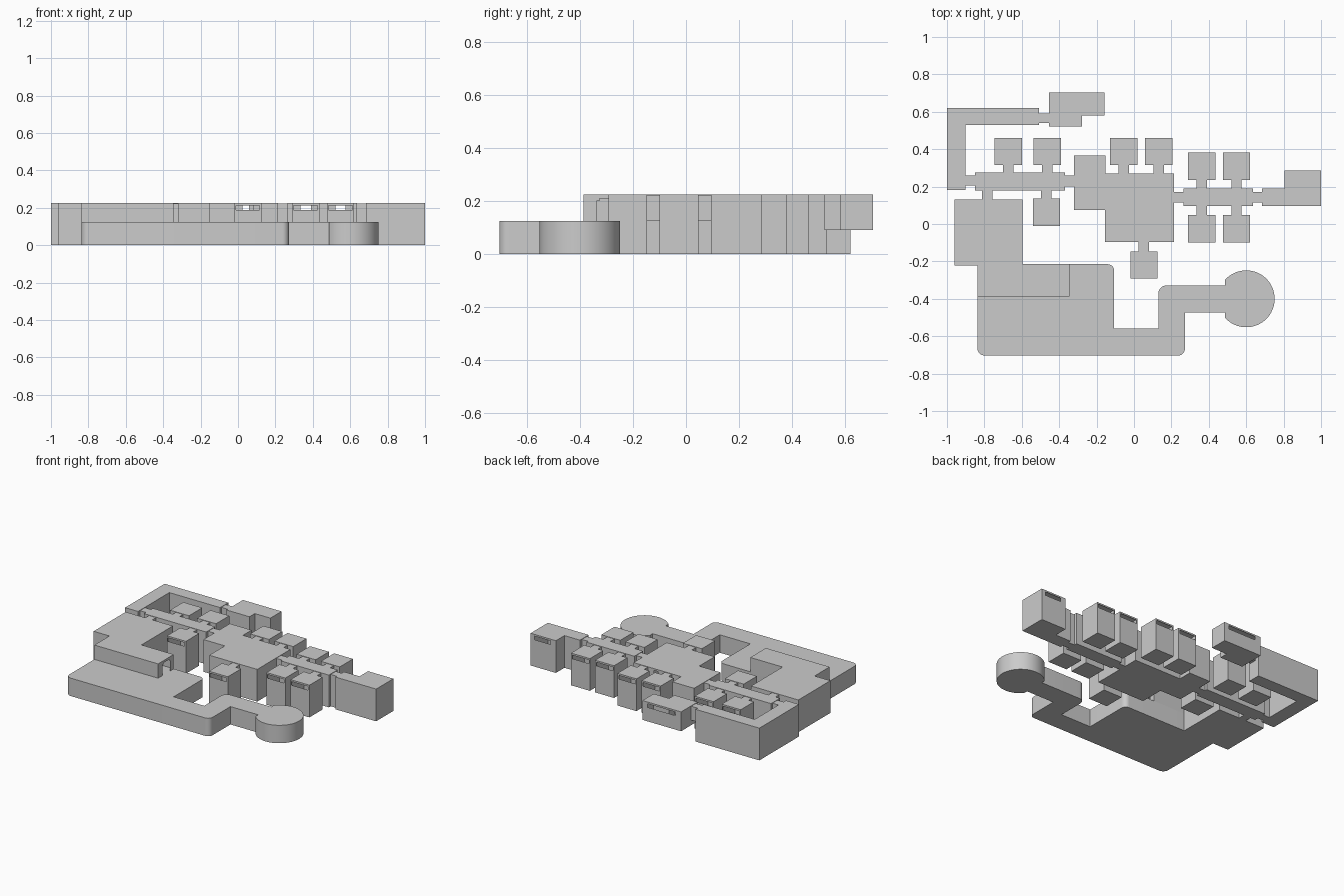
import bpy
import bmesh
from math import cos, sin, radians
from mathutils import Vector

if "Cube" in bpy.data.objects:
    bpy.data.objects.remove(bpy.data.objects["Cube"], do_unlink=True)

TOP = 0.225        # ceiling of the main rooms
NECK_TOP = 0.222   # ceiling of the doorways
LOW = 0.125        # top of the front slab, floor of the cell doorways
CELL = 0.146

grey = bpy.data.materials.new("plain_grey")
grey.use_nodes = True
grey.diffuse_color = (0.6, 0.6, 0.6, 1)
grey.node_tree.nodes["Principled BSDF"].inputs["Base Color"].default_value = (0.6, 0.6, 0.6, 1)


def finish(name, bm):
    bmesh.ops.recalc_face_normals(bm, faces=bm.faces)
    mesh = bpy.data.meshes.new(name)
    bm.to_mesh(mesh)
    bm.free()
    mesh.materials.append(grey)
    obj = bpy.data.objects.new(name, mesh)
    bpy.context.collection.objects.link(obj)
    return obj


def room(x0, x1, y0, y1, z0=0.0, z1=TOP):
    return ((x0, x1), (y0, y1), (z0, z1))


def neck(x0, x1, y0, y1, z0=0.0):
    return room(x0, x1, y0, y1, z0, NECK_TOP)


def slot(x0, x1, y):
    """Opening high in a wall that lies at y."""
    return room(x0, x1, y - 0.002, y + 0.002, 0.188, 0.213)


def cell(x, y, wall):
    """Square cell at (x, y), its doorway to the wall and its outer slot."""
    x1, y1 = x + CELL, y + CELL
    near, far = (y, y1) if wall < y else (y1, y)
    door = neck(x + 0.045, x + 0.1, min(near, wall), max(near, wall), LOW)
    return [room(x, x1, y, y1), door], slot(x + 0.008, x1 - 0.01, far)


def inside(p, boxes):
    return any(all(a < c < b for c, (a, b) in zip(p, box)) for box in boxes)


def shell(name, boxes, holes):
    """Thin outer skin around the union of the boxes, open at the holes."""
    grid = [sorted({v for box in boxes + holes for v in box[k]}) for k in range(3)]
    bm = bmesh.new()
    cache = {}

    def vert(p):
        if p not in cache:
            cache[p] = bm.verts.new(p)
        return cache[p]

    def mid(k, i):
        g = grid[k]
        return (g[i] + g[i + 1]) / 2 if 0 <= i < len(g) - 1 else -9.0

    for axis in range(3):
        u, v = (axis + 1) % 3, (axis + 2) % 3
        for i, level in enumerate(grid[axis]):
            for j in range(len(grid[u]) - 1):
                for k in range(len(grid[v]) - 1):
                    p = [0, 0, 0]
                    p[u], p[v] = mid(u, j), mid(v, k)
                    p[axis] = mid(axis, i - 1)
                    before = inside(p, boxes)
                    p[axis] = mid(axis, i)
                    if before == inside(p, boxes):
                        continue
                    p[axis] = level
                    if inside(p, holes):
                        continue
                    quad = []
                    for a, b in ((j, k), (j + 1, k), (j + 1, k + 1), (j, k + 1)):
                        p[u], p[v] = grid[u][a], grid[v][b]
                        quad.append(vert(tuple(p)))
                    bm.faces.new(quad)
    return finish(name, bm)


def wing(name, boxes, holes, cells):
    for args in cells:
        parts, opening = cell(*args)
        boxes += parts
        holes.append(opening)
    return shell(name, boxes, holes)


# West wing: corridor with three cells, square room and bent passage
wing("west_wing", [
    room(-0.85, -0.37, 0.178, 0.276),
    neck(-0.9, -0.85, 0.205, 0.26),
    room(-1.0, -0.9, 0.183, 0.619),
    room(-0.9, -0.508, 0.528, 0.619),
    neck(-0.812, -0.757, 0.132, 0.178),
    room(-0.96, -0.595, -0.221, 0.132),
], [], [(-0.745, 0.315, 0.276), (-0.536, 0.315, 0.276), (-0.541, -0.01, 0.178)])

# Raised room at the back with its doorway
shell("raised_room", [
    neck(-0.508, -0.455, 0.541, 0.592, LOW),
    room(-0.455, -0.277, 0.522, 0.704, 0.09),
    room(-0.277, -0.157, 0.581, 0.704, 0.09),
], [slot(-0.41, -0.195, 0.704)])

# Central hall with three cells
wing("central_hall", [
    neck(-0.37, -0.32, 0.2, 0.258),
    room(-0.32, -0.152, 0.076, 0.367),
    room(-0.155, 0.215, -0.095, 0.271),
    neck(0.215, 0.265, 0.115, 0.17),
], [slot(0.025, 0.058, 0.271)],
    [(-0.127, 0.315, 0.271), (0.06, 0.315, 0.271), (-0.02, -0.292, -0.095)])

# East wing: corridor with four cells and the end room
wing("east_wing", [
    room(0.265, 0.635, 0.095, 0.191),
    neck(0.635, 0.685, 0.115, 0.17),
    room(0.685, 0.805, 0.095, 0.191),
    room(0.805, 1.0, 0.095, 0.285),
], [slot(0.845, 0.97, 0.285)],
    [(x, y, wall) for x in (0.289, 0.475) for y, wall in ((0.235, 0.191), (-0.099, 0.095))])

# Upper passage resting on the front slab, with a doorway in its end
shell("upper_passage", [room(-0.838, -0.346, -0.387, -0.215, LOW - 0.004, TOP)],
      [room(-0.348, -0.344, -0.337, -0.253, LOW - 0.002, 0.2),
       room(-0.348, -0.344, -0.325, -0.265, 0.199, 0.209)])


def fillet(prev, corner, nxt, r, steps=8):
    """Points that round off one right-angled corner."""
    p = Vector(corner)
    a = (Vector(prev) - p).normalized() * r
    b = (Vector(nxt) - p).normalized() * r
    turn = [radians(90 * i / steps) for i in range(steps + 1)]
    return [p + a * (1 - sin(t)) + b * (1 - cos(t)) for t in turn]


# Front slab: low hall, winding passage and round end room
corners = [
    (0.487, -0.472, 0), (0.272, -0.472, 0), (0.272, -0.703, 0.035),
    (-0.838, -0.703, 0.04), (-0.838, -0.215, 0), (-0.106, -0.215, 0.035),
    (-0.106, -0.558, 0), (0.13, -0.558, 0), (0.13, -0.328, 0.045), (0.487, -0.328, 0),
]
outline = []
for i, (x, y, r) in enumerate(corners):
    if r:
        outline += fillet(corners[i - 1][:2], (x, y), corners[(i + 1) % len(corners)][:2], r)
    else:
        outline.append(Vector((x, y)))
for i in range(49):
    t = radians(138 - 276 * i / 48)
    outline.append(Vector((0.6 + 0.152 * cos(t), -0.4 + 0.152 * sin(t))))

bm = bmesh.new()
base = bm.faces.new([bm.verts.new((p.x, p.y, 0)) for p in outline])
lifted = bmesh.ops.extrude_face_region(bm, geom=[base], use_keep_orig=True)["geom"]
bmesh.ops.translate(bm, vec=(0, 0, LOW), verts=[g for g in lifted if isinstance(g, bmesh.types.BMVert)])
slab = finish("front_slab", bm)
bpy.ops.object.select_all(action="DESELECT")
slab.select_set(True)
bpy.context.view_layer.objects.active = slab
bpy.ops.object.shade_smooth_by_angle(angle=radians(30))
